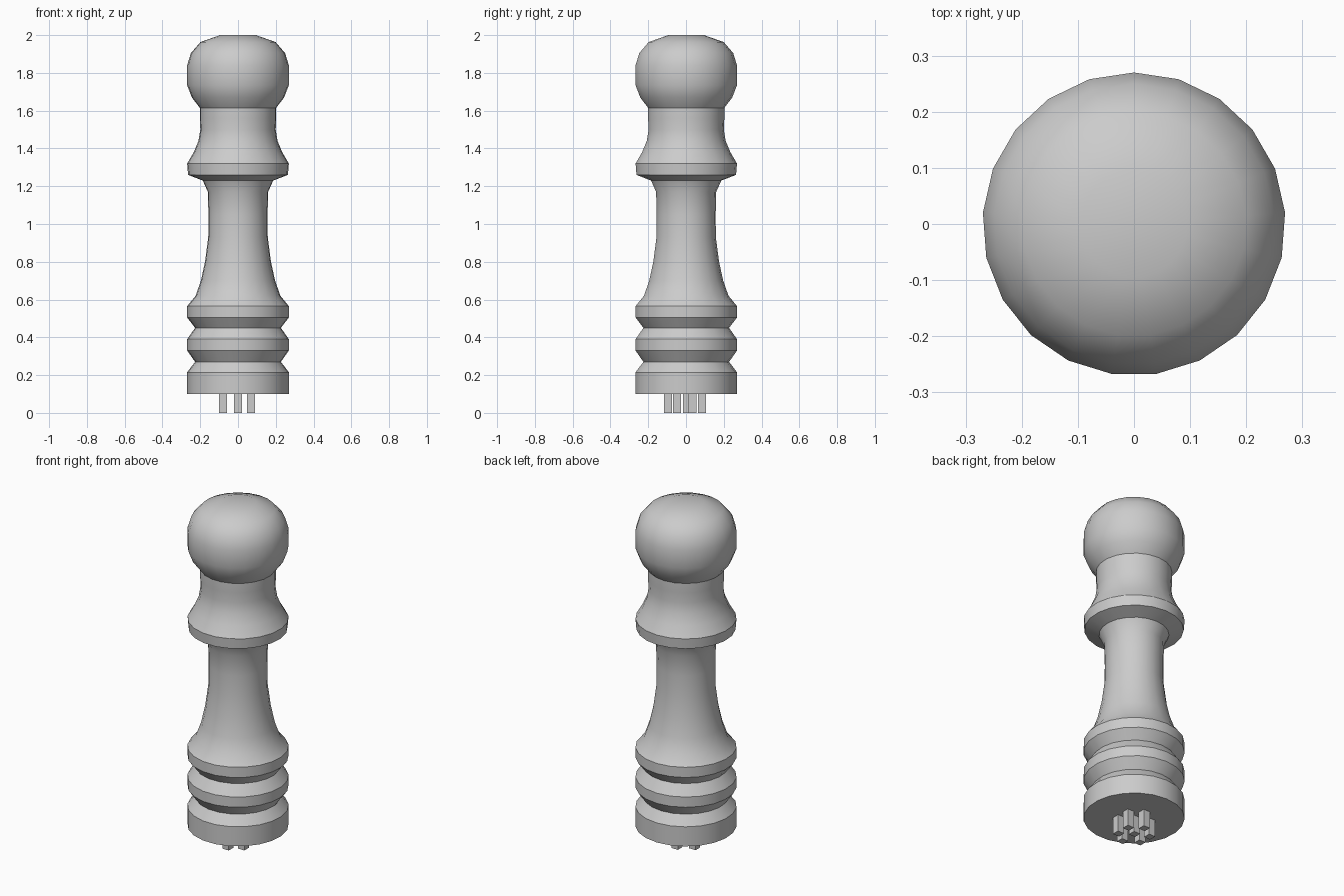
import bpy, bmesh, math

if "Cube" in bpy.data.objects:
    bpy.data.objects.remove(bpy.data.objects["Cube"])

SIDES = 21


def lathe(name, profile, cap_bottom=False, cap_top=False):
    """Revolve (radius, z) points around the z axis."""
    bm = bmesh.new()
    rings = []
    for r, z in profile:
        ring = []
        for i in range(SIDES):
            a = math.pi / 2 + 2 * math.pi * i / SIDES
            ring.append(bm.verts.new((r * math.cos(a), r * math.sin(a), z)))
        rings.append(ring)
    for lo, hi in zip(rings, rings[1:]):
        for i in range(SIDES):
            j = (i + 1) % SIDES
            bm.faces.new((lo[i], lo[j], hi[j], hi[i]))
    if cap_bottom:
        bm.faces.new(rings[0][::-1])
    if cap_top:
        bm.faces.new(rings[-1])
    finish(name, bm)


def finish(name, bm):
    mesh = bpy.data.meshes.new(name)
    bm.to_mesh(mesh)
    bm.free()
    obj = bpy.data.objects.new(name, mesh)
    bpy.context.collection.objects.link(obj)
    bpy.ops.object.select_all(action='DESELECT')
    obj.select_set(True)
    bpy.context.view_layer.objects.active = obj
    bpy.ops.object.shade_smooth_by_angle(angle=math.radians(32))


# Grooved foot
lathe("base", [(.27, .10), (.27, .215), (.228, .27), (.27, .33), (.27, .39),
               (.228, .45), (.27, .505), (.27, .565)], cap_bottom=True)

# Waisted shaft
lathe("shaft", [(.27, .565), (.225, .62), (.197, .70), (.175, .80),
                (.158, .93), (.157, 1.05), (.16, 1.17), (.187, 1.23)])

# Flared collar and neck
lathe("collar", [(.187, 1.23), (.265, 1.26), (.27, 1.32), (.235, 1.38),
                 (.21, 1.44), (.2, 1.50), (.203, 1.56), (.203, 1.615)])

# Rounded head
lathe("head", [(.203, 1.615), (.245, 1.67), (.27, 1.735), (.27, 1.84),
               (.25, 1.905), (.2, 1.963), (.095, 2.0)], cap_top=True)

# Square pegs under the foot
peg_spots = [(0, -.095), (0, .005), (0, .085),
             (-.08, -.047), (-.08, .034), (.068, -.047), (.068, .034)]
for n, (x, y) in enumerate(peg_spots):
    bm = bmesh.new()
    bmesh.ops.create_cube(bm, size=1)
    bmesh.ops.scale(bm, vec=(.042, .042, .11), verts=bm.verts)
    bmesh.ops.translate(bm, vec=(x, y, .055), verts=bm.verts)
    finish(f"peg_{n + 1}", bm)
